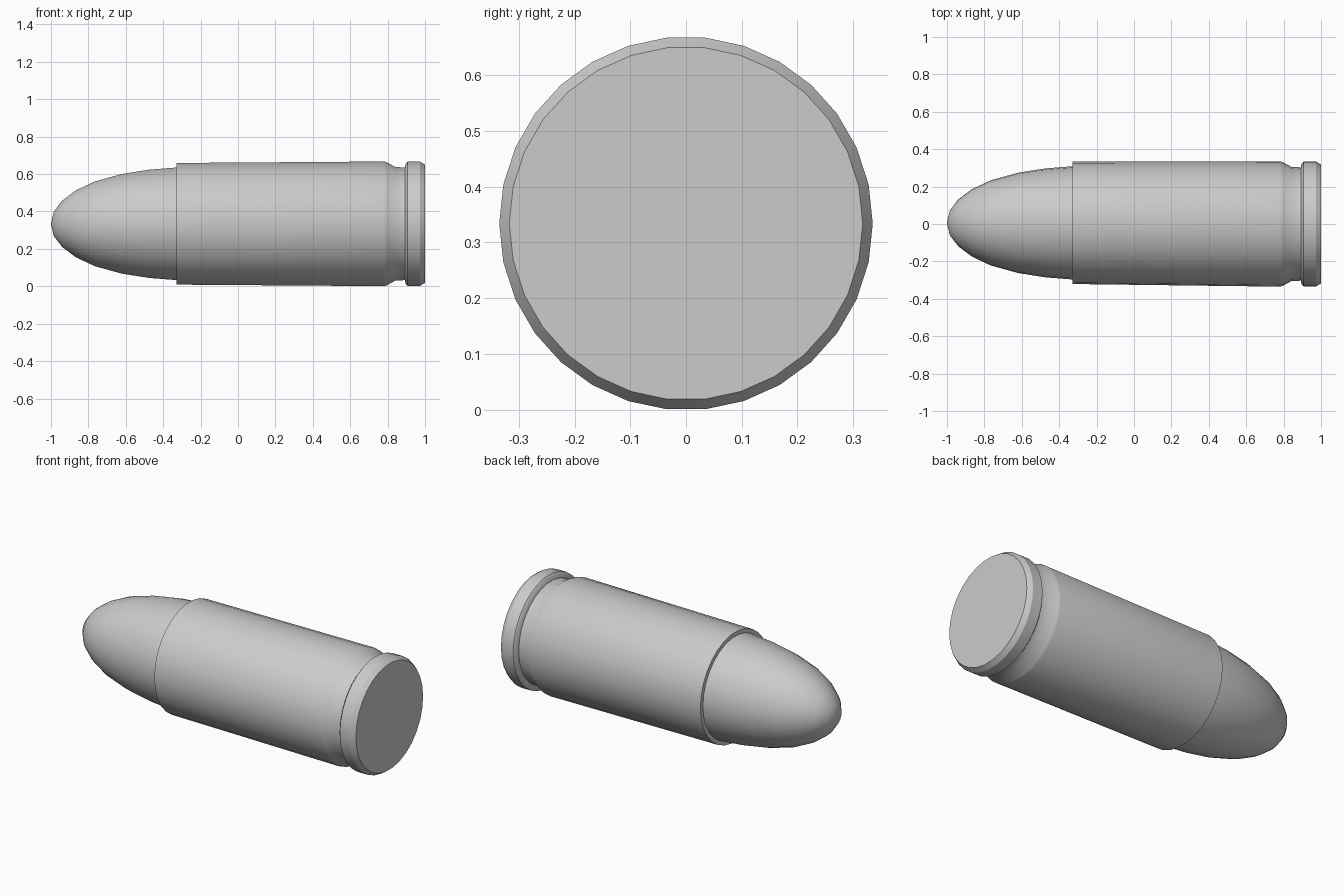
import bpy, bmesh, math

if "Cube" in bpy.data.objects:
    bpy.data.objects.remove(bpy.data.objects["Cube"])

SIDES = 30
CENTRE_Z = 0.334


def drift(x):
    # the axis leans very slightly toward +y at the nose
    return 0.006 * max(0.0, min(1.0, (0.78 - x) / 1.1))


def lathe(name, profile):
    """Revolve (x, radius) points about the x axis; radius 0 makes a pole."""
    bm = bmesh.new()
    rings = []
    for x, r in profile:
        y0 = drift(x)
        n = 1 if r == 0 else SIDES
        rings.append([bm.verts.new((x, y0 + r * math.cos(2 * math.pi * i / SIDES),
                                    CENTRE_Z + r * math.sin(2 * math.pi * i / SIDES)))
                      for i in range(n)])
    for a, b in zip(rings, rings[1:]):
        for i in range(SIDES):
            j = (i + 1) % SIDES
            if len(a) == 1:
                bm.faces.new((a[0], b[i], b[j]))
            else:
                bm.faces.new((a[i], b[i], b[j], a[j]))
    # flat end caps
    for ring in (rings[0], rings[-1]):
        if len(ring) > 1:
            bm.faces.new(ring)
    bmesh.ops.recalc_face_normals(bm, faces=bm.faces[:])
    mesh = bpy.data.meshes.new(name)
    bm.to_mesh(mesh)
    bm.free()
    obj = bpy.data.objects.new(name, mesh)
    bpy.context.collection.objects.link(obj)
    bpy.ops.object.select_all(action='DESELECT')
    obj.select_set(True)
    bpy.context.view_layer.objects.active = obj
    bpy.ops.object.shade_smooth_by_angle(angle=math.radians(30))
    return obj


# rounded nose, its base seated just inside the casing
lathe("nose", [(-1.0, 0), (-0.985, 0.066), (-0.94, 0.125), (-0.865, 0.181),
               (-0.765, 0.228), (-0.62, 0.268), (-0.475, 0.291),
               (-0.325, 0.303), (-0.30, 0.303)])

# tapered casing with extraction groove, rim and flat base
lathe("casing", [(-0.328, 0.327), (0.78, 0.335), (0.795, 0.331), (0.842, 0.305),
                 (0.892, 0.303), (0.897, 0.323), (0.907, 0.335),
                 (0.972, 0.335), (1.0, 0.317)])
